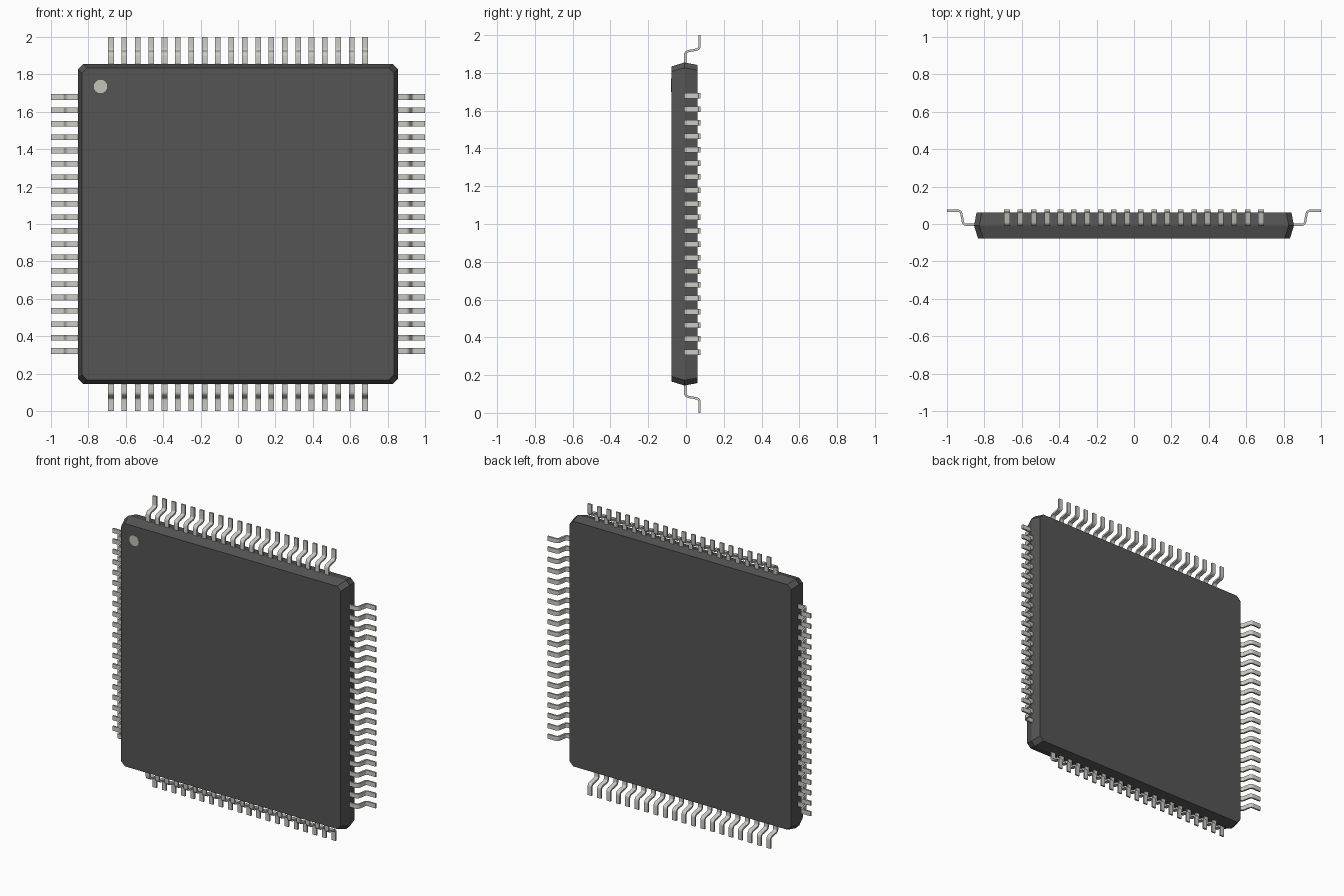
import bpy, bmesh, math
from mathutils import Vector, Matrix

if "Cube" in bpy.data.objects:
    bpy.data.objects.remove(bpy.data.objects["Cube"])

CENTRE = Vector((0, 0, 1))


def material(name, rgb):
    m = bpy.data.materials.new(name)
    m.diffuse_color = (*rgb, 1)
    m.use_nodes = True
    m.node_tree.nodes["Principled BSDF"].inputs["Base Color"].default_value = m.diffuse_color
    return m


def add_object(name, bm, mat):
    bmesh.ops.recalc_face_normals(bm, faces=bm.faces)
    me = bpy.data.meshes.new(name)
    bm.to_mesh(me)
    bm.free()
    ob = bpy.data.objects.new(name, me)
    bpy.context.collection.objects.link(ob)
    me.materials.append(mat)
    return ob


def loft(bm, rings):
    rings = [[bm.verts.new(p) for p in r] for r in rings]
    n = len(rings[0])
    for a, b in zip(rings, rings[1:]):
        for i in range(n):
            j = (i + 1) % n
            bm.faces.new((a[i], a[j], b[j], b[i]))
    bm.faces.new(rings[0])
    bm.faces.new(rings[-1])


def fillet(points, radius, steps=4):
    # round the inner corners of a 2D path
    out = [points[0]]
    for a, p, b in zip(points, points[1:], points[2:]):
        u, v = (a - p).normalized(), (b - p).normalized()
        half = u.angle(v) / 2
        centre = p + (u + v).normalized() * radius / math.sin(half)
        start = p + u * radius / math.tan(half) - centre
        end = p + v * radius / math.tan(half) - centre
        for k in range(steps + 1):
            d = start.lerp(end, k / steps).normalized() * radius
            out.append(centre + d)
    return out + [points[-1]]


plastic = material("dark_plastic", (0.09, 0.09, 0.09))
metal = material("lead_metal", (0.60, 0.60, 0.56))
paint = material("dot_paint", (0.55, 0.55, 0.48))


# Package body: octagonal outline, widest at the moulding seam
def outline(half, y, cut=0.028):
    s = half - cut
    pts = [(half, -s), (half, s), (s, half), (-s, half),
           (-half, s), (-half, -s), (-s, -half), (s, -half)]
    return [CENTRE + Vector((x, y, z)) for x, z in pts]


bm = bmesh.new()
loft(bm, [outline(0.834, -0.077), outline(0.855, -0.009), outline(0.842, 0.062)])
add_object("package_body", bm, plastic)

# Orientation dot on the front face
bm = bmesh.new()
rot = Matrix.Rotation(math.pi / 2, 4, 'X')
bmesh.ops.create_cone(bm, cap_ends=True, segments=32, radius1=0.036, radius2=0.036,
                      depth=0.004, matrix=Matrix.Translation((-0.735, -0.0762, 1.735)) @ rot)
add_object("corner_dot", bm, paint)

# Gull-wing lead section: (outward distance, depth)
T, WIDTH, PITCH, COUNT = 0.012, 0.030, 0.0715, 20
path = fillet([Vector(p) for p in ((0.83, -0.004), (0.912, -0.004),
                                   (0.926, 0.071), (1.0, 0.071))], 0.018)
upper, lower = [], []
for i, p in enumerate(path):
    d = (path[min(i + 1, len(path) - 1)] - path[max(i - 1, 0)]).normalized()
    n = Vector((-d.y, d.x)) * T / 2
    if i in (0, len(path) - 1):
        n = Vector((0, T / 2))
    upper.append(p + n)
    lower.append(p - n)

# Four rows of leads
for k, side in enumerate(("right", "top", "left", "bottom")):
    bm = bmesh.new()
    for i in range(COUNT):
        c = (i - (COUNT - 1) / 2) * PITCH
        a, b = c - WIDTH / 2, c + WIDTH / 2
        loft(bm, [[(u.x, u.y, a), (u.x, u.y, b), (l.x, l.y, b), (l.x, l.y, a)]
                  for u, l in zip(upper, lower)])
    turn = Matrix.Translation(CENTRE) @ Matrix.Rotation(-k * math.pi / 2, 4, 'Y')
    bmesh.ops.transform(bm, matrix=turn, verts=bm.verts)
    ob = add_object(f"{side}_leads", bm, metal)
    bpy.ops.object.select_all(action='DESELECT')
    ob.select_set(True)
    bpy.context.view_layer.objects.active = ob
    bpy.ops.object.shade_smooth_by_angle(angle=math.radians(40))
